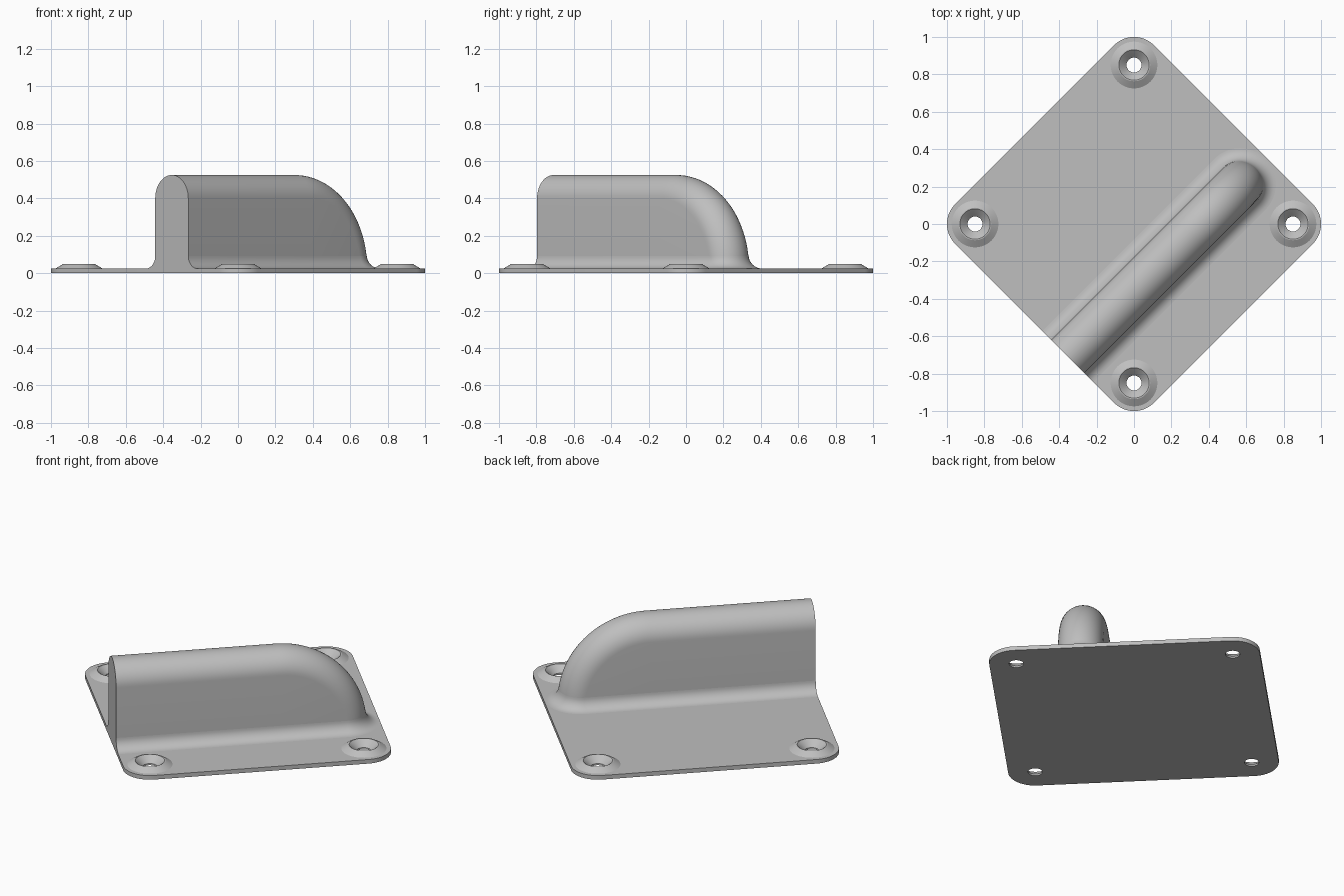
import bpy, bmesh
from math import sin, cos, pi, radians

cube = bpy.data.objects.get("Cube")
if cube:
    bpy.data.objects.remove(cube)

grey = bpy.data.materials.new("plain grey")
grey.use_nodes = True
colour = (0.52, 0.52, 0.52, 1)
grey.diffuse_color = colour
grey.node_tree.nodes["Principled BSDF"].inputs["Base Color"].default_value = colour

CORNER = 0.15                   # plate corner radius
MID = 0.85 / 2 ** 0.5           # corner and screw centres
HALF = MID + CORNER             # half side of the plate
THICK = 0.025
RIB_Y, RIB_R = -0.25, 0.125     # rib centre line and half width
ARC_X, ARC_R = 0.175, 0.5       # rounded rib end
FILLET = 0.068
SEG = 48


def finish(bm, name):
    """Make a smooth-shaded object, turned so that its corners face the axes."""
    bmesh.ops.remove_doubles(bm, verts=bm.verts, dist=0.00005)
    bmesh.ops.recalc_face_normals(bm, faces=bm.faces)
    mesh = bpy.data.meshes.new(name)
    bm.to_mesh(mesh)
    bm.free()
    mesh.materials.append(grey)
    ob = bpy.data.objects.new(name, mesh)
    ob.rotation_euler.z = radians(45)
    bpy.context.collection.objects.link(ob)
    bpy.ops.object.select_all(action='DESELECT')
    ob.select_set(True)
    bpy.context.view_layer.objects.active = ob
    bpy.ops.object.shade_smooth_by_angle(angle=radians(30))


def loft(bm, rows, closed):
    """Skin a list of point rows; returns the rows as vertices."""
    rows = [[bm.verts.new(p) for p in row] for row in rows]
    for a, b in zip(rows, rows[1:]):
        n = len(a)
        for i in range(n if closed else n - 1):
            j = (i + 1) % n
            bm.faces.new((a[i], a[j], b[j], b[i]))
    return rows


def ring(x, y, r, z):
    return [(x + r * cos(2 * pi * i / SEG), y + r * sin(2 * pi * i / SEG), z)
            for i in range(SEG)]


def loop_edges(bm, loop):
    return [bm.edges.get((v, loop[i - 1])) or bm.edges.new((v, loop[i - 1]))
            for i, v in enumerate(loop)]


# Base plate with four raised, countersunk screw holes
bm = bmesh.new()
outline = []
for k, (sx, sy) in enumerate([(1, 1), (-1, 1), (-1, -1), (1, -1)]):
    for i in range(17):
        a = k * pi / 2 + i * pi / 32
        outline.append((sx * MID + CORNER * cos(a), sy * MID + CORNER * sin(a)))
walls = loft(bm, [[(x, y, z) for x, y in outline] for z in (0, THICK)], True)
bottom, top = loop_edges(bm, walls[0]), loop_edges(bm, walls[1])
boss = [(0.04, 0), (0.04, 0.01), (0.058, 0.028), (0.081, 0.048),
        (0.087, 0.048), (0.125, THICK)]
for sx in (-1, 1):
    for sy in (-1, 1):
        rows = loft(bm, [ring(sx * MID, sy * MID, r, z) for r, z in boss], True)
        bottom += loop_edges(bm, rows[0])
        top += loop_edges(bm, rows[-1])
for edges in (bottom, top):
    bmesh.ops.triangle_fill(bm, edges=edges, use_beauty=True)
finish(bm, "base_plate")

# Upright rib: round-topped section, run straight and then bent down to the plate
bm = bmesh.new()
section = [(-RIB_R, 0)]
for i in range(25):
    a = pi - i * pi / 24
    section.append((RIB_R * cos(a), ARC_R - RIB_R + RIB_R * sin(a)))
section.append((RIB_R, 0))
stations = [(-HALF, 0)] + [(ARC_X, i * pi / 64) for i in range(33)]
rows = loft(bm, [[(x + r * sin(a), RIB_Y + y, THICK + r * cos(a))
                  for y, r in section] for x, a in stations], False)
bm.faces.new(rows[0])
finish(bm, "upright_rib")

# Concave fillet around the foot of the rib
bm = bmesh.new()
profile = [(FILLET * (1 - cos(i * pi / 20)), FILLET * (1 - sin(i * pi / 20)))
           for i in range(11)] + [(0, 0)]
nose_x = ARC_X + ARC_R - RIB_R
path = [(-HALF, -pi / 2)] + [(nose_x, -pi / 2 + i * pi / 32) for i in range(33)]
path.append((-HALF, pi / 2))
rows = []
for x, a in path:
    row = []
    for out, h in profile:
        r = RIB_R + out
        lean = ARC_R - (ARC_R ** 2 - h ** 2) ** 0.5   # follow the bent nose
        row.append((x + (r - lean) * cos(a), RIB_Y + r * sin(a), THICK + h))
    rows.append(row)
rows = loft(bm, rows, True)
bm.faces.new(rows[0])
bm.faces.new(rows[-1])
finish(bm, "rib_fillet")
